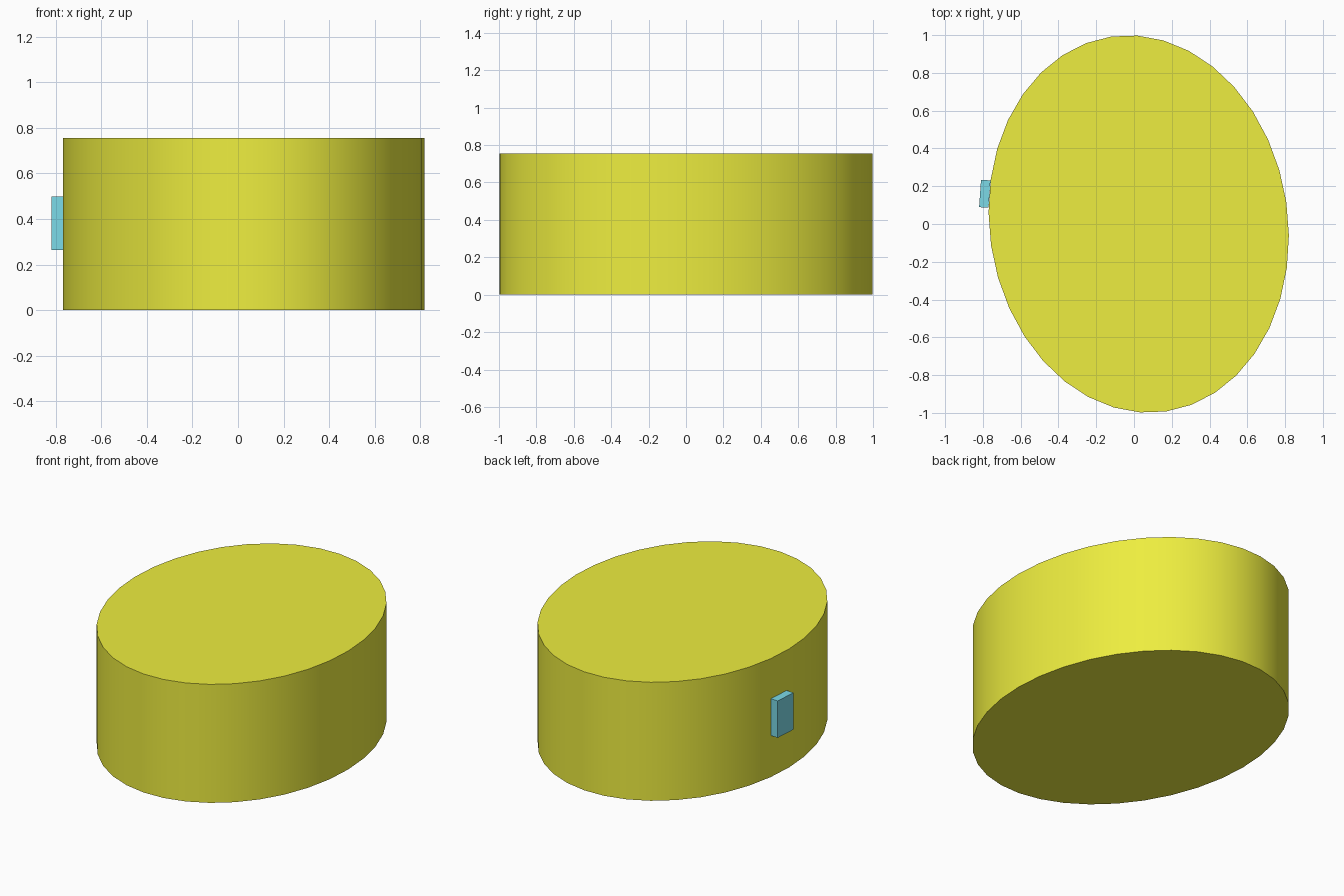
import bpy, bmesh, math
from mathutils import Matrix

if "Cube" in bpy.data.objects:
    bpy.data.objects.remove(bpy.data.objects["Cube"])


def material(name, rgb):
    m = bpy.data.materials.new(name)
    m.diffuse_color = (*rgb, 1)
    m.use_nodes = True
    m.node_tree.nodes["Principled BSDF"].inputs["Base Color"].default_value = m.diffuse_color
    return m


def add_object(name, bm, mat):
    mesh = bpy.data.meshes.new(name)
    bm.to_mesh(mesh)
    bm.free()
    mesh.materials.append(mat)
    ob = bpy.data.objects.new(name, mesh)
    bpy.context.collection.objects.link(ob)
    return ob


yellow = material("yellow", (0.85, 0.85, 0.05))
blue = material("blue", (0.2, 0.7, 0.8))

# Oval drum: 36-sided cylinder, squashed and turned slightly
HEIGHT = 0.755
placement = (Matrix.Translation((0.025, 0, HEIGHT / 2))
             @ Matrix.Rotation(math.radians(8.3), 4, 'Z')
             @ Matrix.Diagonal((0.79, 1.003, 1, 1)))
bm = bmesh.new()
bmesh.ops.create_cone(bm, cap_ends=True, segments=36, radius1=1, radius2=1, depth=HEIGHT)
bmesh.ops.transform(bm, matrix=placement, verts=bm.verts)
drum = add_object("oval_drum", bm, yellow)
bpy.context.view_layer.objects.active = drum
drum.select_set(True)
bpy.ops.object.shade_smooth_by_angle(angle=math.radians(30))

# Small plain raised badge on the left side
placement = (Matrix.Translation((-0.79, 0.16, 0.382))
             @ Matrix.Rotation(math.radians(-4), 4, 'Z')
             @ Matrix.Diagonal((0.05, 0.145, 0.235, 1)))
bm = bmesh.new()
bmesh.ops.create_cube(bm, size=1, matrix=placement)
add_object("side_badge", bm, blue)
